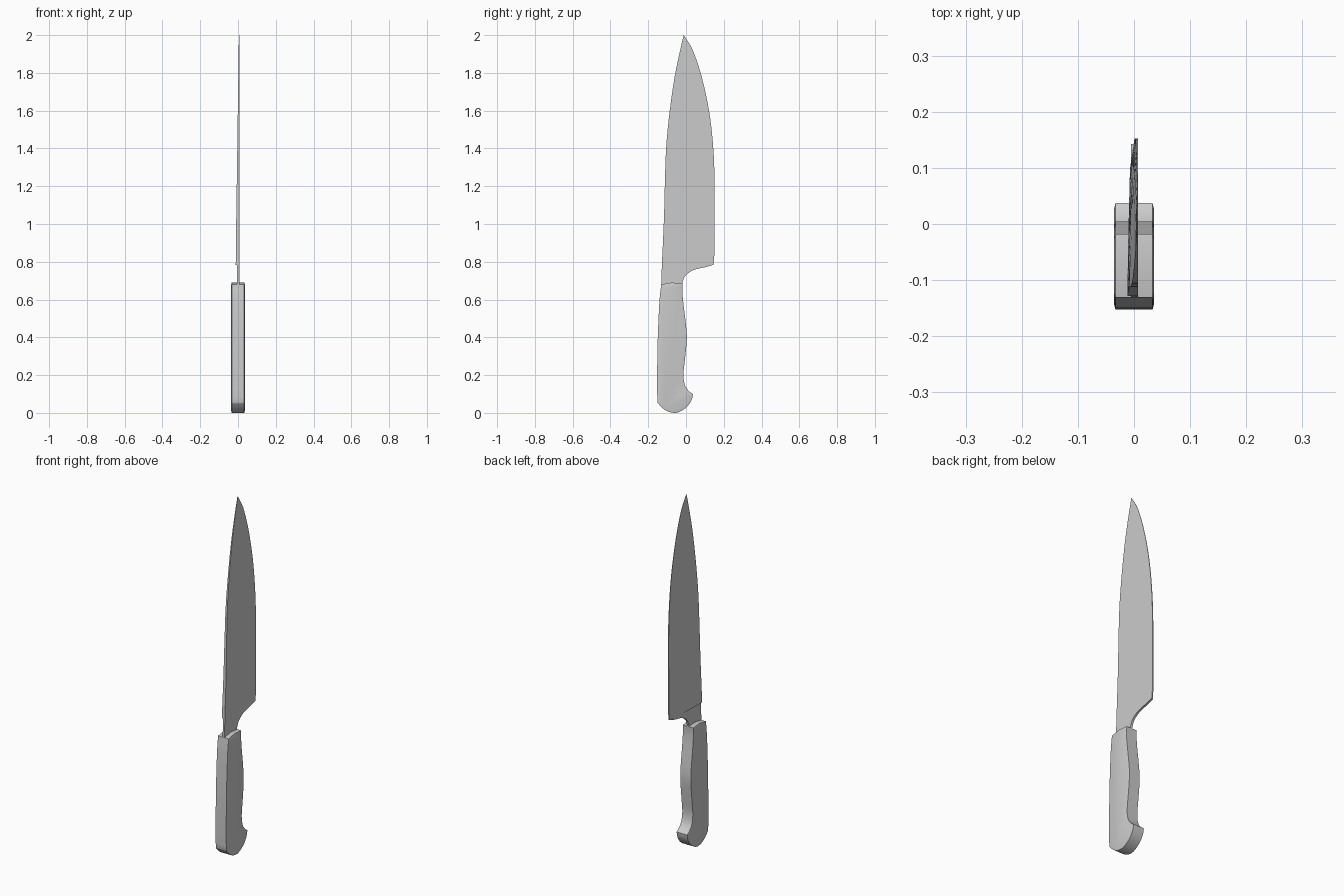
import bpy, bmesh, math
from mathutils import Vector

cube = bpy.data.objects.get("Cube")
if cube:
    bpy.data.objects.remove(cube, do_unlink=True)

grey = bpy.data.materials.new("plain_grey")
grey.use_nodes = True
grey.diffuse_color = (0.6, 0.6, 0.6, 1)
grey.node_tree.nodes["Principled BSDF"].inputs["Base Color"].default_value = (0.6, 0.6, 0.6, 1)


def spline(points, steps):
    """Smooth curve through points of any dimension."""
    pts = [Vector(p) for p in points]
    pts = [2 * pts[0] - pts[1]] + pts + [2 * pts[-1] - pts[-2]]
    out = []
    for a, b, c, d in zip(pts, pts[1:], pts[2:], pts[3:]):
        for i in range(steps):
            t = i / steps
            out.append(0.5 * (2 * b + (c - a) * t + (2 * a - 5 * b + 4 * c - d) * t**2
                              + (3 * b - a - 3 * c + d) * t**3))
    return out + [pts[-2]]


def finish(name, bm, angle):
    bmesh.ops.remove_doubles(bm, verts=bm.verts, dist=0.0002)
    bmesh.ops.recalc_face_normals(bm, faces=bm.faces)
    mesh = bpy.data.meshes.new(name)
    bm.to_mesh(mesh)
    bm.free()
    mesh.materials.append(grey)
    obj = bpy.data.objects.new(name, mesh)
    bpy.context.collection.objects.link(obj)
    bpy.ops.object.select_all(action="DESELECT")
    obj.select_set(True)
    bpy.context.view_layer.objects.active = obj
    bpy.ops.object.shade_smooth_by_angle(angle=math.radians(angle))


def slab(outline, x0, x1):
    """Side outline in (y, z), extruded across x; returns the mesh and its two sides."""
    bm = bmesh.new()
    rings = [[bm.verts.new((x, y, z)) for y, z in outline] for x in (x0, x1)]
    n = len(outline)
    for i in range(n):
        j = (i + 1) % n
        bm.faces.new((rings[0][i], rings[0][j], rings[1][j], rings[1][i]))
    sides = [bm.faces.new(r) for r in rings]
    bmesh.ops.recalc_face_normals(bm, faces=bm.faces)
    return bm, sides


# Handle: finger grip, hooked butt and gently domed sides
grip = spline([(-.018, .685), (-.019, .645), (-.015, .59), (0, .465), (.004, .386),
               (-.006, .28), (-.014, .2), (-.006, .148), (.014, .117), (.037, .1)], 3)
butt = spline([(.037, .1), (.03, .07), (.008, .035), (-.03, .008), (-.063, 0),
               (-.106, .012), (-.143, .045), (-.152, .08), (-.152, .28),
               (-.148, .44), (-.14, .6), (-.131, .68)], 3)
bm, sides = slab(grip + butt[1:] + [Vector((-.075, .69))], -.033, .033)
for side in sides:
    bmesh.ops.inset_individual(bm, faces=[side], thickness=.012, depth=.003)
finish("handle", bm, 35)

# Neck: thin plate joining handle and blade, cut away below the heel
neck = spline([(-.02, .67), (-.016, .7), (0, .73), (.042, .757), (.1, .771), (.143, .783)], 4)
bm, _ = slab(neck + [Vector((-.128, .783)), Vector((-.13, .67))], -.005, .007)
finish("neck", bm, 30)

# Blade: flat on one side, the other tapering to the cutting edge and the tip
# rows: height, spine y, cutting edge y, spine thickness
rows = spline([(.783, -.128, .145, .019), (.84, -.125, .15, .0185), (1.05, -.116, .152, .016),
               (1.25, -.111, .151, .013), (1.42, -.104, .143, .0105), (1.6, -.086, .122, .008),
               (1.78, -.06, .083, .0055), (1.92, -.031, .036, .0035),
               (2.0, -.012, -.0115, .002)], 4)
bm = bmesh.new()
loops = []
for z, spine, edge, thick in rows:
    section = [(.007, spine), (.007, edge)]
    for f, k in ((1, .35), (.82, .75), (.4, .9), (0, 1)):
        section.append((.007 - thick * k, spine + (edge - spine) * f))
    loops.append([bm.verts.new((x, y, z)) for x, y in section])
for a, b in zip(loops, loops[1:]):
    for i in range(len(a)):
        j = (i + 1) % len(a)
        bm.faces.new((a[i], a[j], b[j], b[i]))
bm.faces.new(loops[0])
bm.faces.new(loops[-1])
finish("blade", bm, 30)
